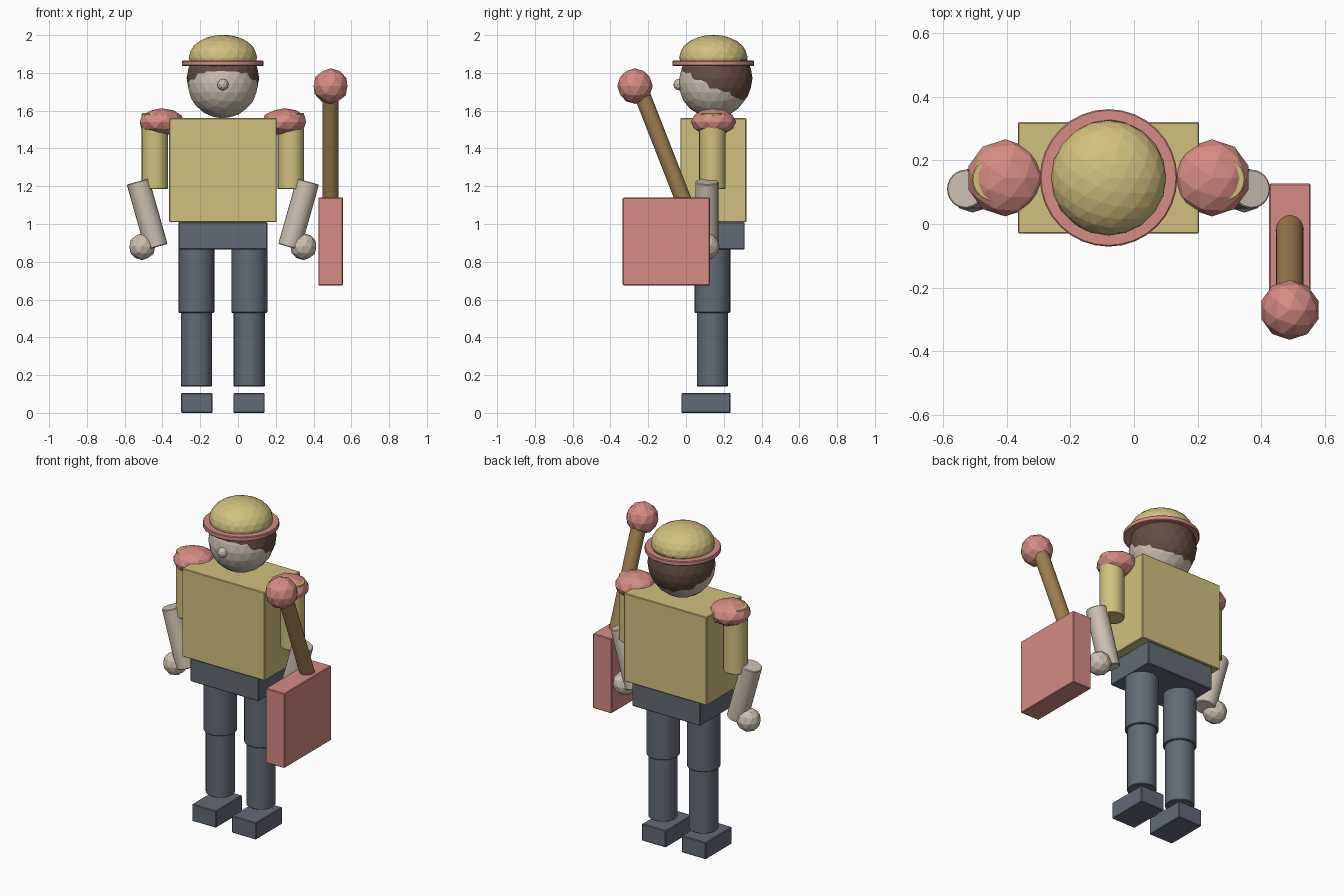
import bpy
from mathutils import Vector

if "Cube" in bpy.data.objects:
    bpy.data.objects.remove(bpy.data.objects["Cube"], do_unlink=True)

CX, CY = -0.08, 0.145  # body axis


def material(name, rgb):
    m = bpy.data.materials.new(name)
    m.use_nodes = True
    m.diffuse_color = (*rgb, 1)
    m.node_tree.nodes["Principled BSDF"].inputs["Base Color"].default_value = (*rgb, 1)
    return m


YELLOW = material("mustard_yellow", (0.64, 0.53, 0.21))
PINK = material("coral_pink", (0.67, 0.26, 0.23))
SKIN = material("pale_skin", (0.60, 0.53, 0.44))
SLATE = material("slate_blue", (0.125, 0.145, 0.18))
HAIR = material("dark_brown", (0.13, 0.075, 0.055))
WOOD = material("wood_brown", (0.34, 0.21, 0.08))


def finish(name, mat, bevel=0):
    ob = bpy.context.object
    ob.name = name
    ob.data.materials.append(mat)
    if bevel:
        mod = ob.modifiers.new("soft_edges", "BEVEL")
        mod.width = bevel
        mod.segments = 1
    return ob


def box(name, mat, x, y, z):
    """Box from (min, max) pairs."""
    spans = (x, y, z)
    bpy.ops.mesh.primitive_cube_add(size=1, location=[sum(s) / 2 for s in spans])
    ob = finish(name, mat, 0.004)
    ob.scale = [s[1] - s[0] for s in spans]
    bpy.ops.object.transform_apply(location=False, rotation=False, scale=True)


def rod(name, mat, a, b, r, sides=24):
    """Cylinder running from point a to point b."""
    a, b = Vector(a), Vector(b)
    d = b - a
    bpy.ops.mesh.primitive_cylinder_add(vertices=sides, radius=r, depth=d.length,
                                        location=(a + b) / 2)
    bpy.context.object.rotation_euler = d.to_track_quat("Z", "Y").to_euler()
    finish(name, mat, 0.004)
    bpy.ops.object.shade_smooth_by_angle()


def ball(name, mat, loc, r, rz=None, detail=2):
    """Faceted ball, optionally squashed in height."""
    bpy.ops.mesh.primitive_ico_sphere_add(subdivisions=detail, radius=1, location=loc)
    ob = finish(name, mat)
    ob.scale = (r, r, rz or r)


# Trunk
box("torso", YELLOW, (-0.365, 0.205), (-0.03, 0.32), (1.01, 1.56))
box("pelvis", SLATE, (-0.315, 0.155), (-0.02, 0.31), (0.865, 1.01))

# Head, hair and nose
ball("head", SKIN, (CX, CY + 0.003, 1.747), 0.187, detail=3)
ball("hair", HAIR, (CX, CY + 0.015, 1.772), 0.192, detail=3)
ball("nose", SKIN, (CX, -0.036, 1.738), 0.031)

# Hat
rod("hat_brim", PINK, (CX, CY, 1.837), (CX, CY, 1.865), 0.216, 32)
ball("hat_dome", YELLOW, (CX, CY, 1.882), 0.181, 0.12, 3)

# Limbs on both sides
for side, s in (("left", 1), ("right", -1)):
    def at(dx, y, z):
        return (CX + s * dx, y, z)

    # Leg
    rod(side + "_thigh", SLATE, at(0.14, 0.14, 0.53), at(0.14, 0.14, 0.87), 0.095)
    rod(side + "_shin", SLATE, at(0.14, 0.14, 0.14), at(0.14, 0.14, 0.54), 0.083)
    fx = CX + s * 0.138
    box(side + "_foot", SLATE, (fx - 0.083, fx + 0.083), (-0.025, 0.235), (0, 0.105))

    # Arm
    ball(side + "_shoulder_pad", PINK, at(0.325, CY, 1.54), 0.121, 0.073)
    rod(side + "_upper_arm", YELLOW, at(0.36, 0.14, 1.185), at(0.36, 0.14, 1.587), 0.07)
    rod(side + "_forearm", SKIN, at(0.45, 0.11, 1.225), at(0.352, 0.11, 0.878), 0.061)
    ball(side + "_hand", SKIN, at(0.427, 0.107, 0.88), 0.071)

# Hammer-like tool at the left hand
box("tool_block", PINK, (0.425, 0.555), (-0.335, 0.127), (0.675, 1.14))
rod("tool_handle", WOOD, (0.49, 0.02, 1.04), (0.49, -0.25, 1.73), 0.043)
ball("tool_knob", PINK, (0.49, -0.27, 1.73), 0.094)
